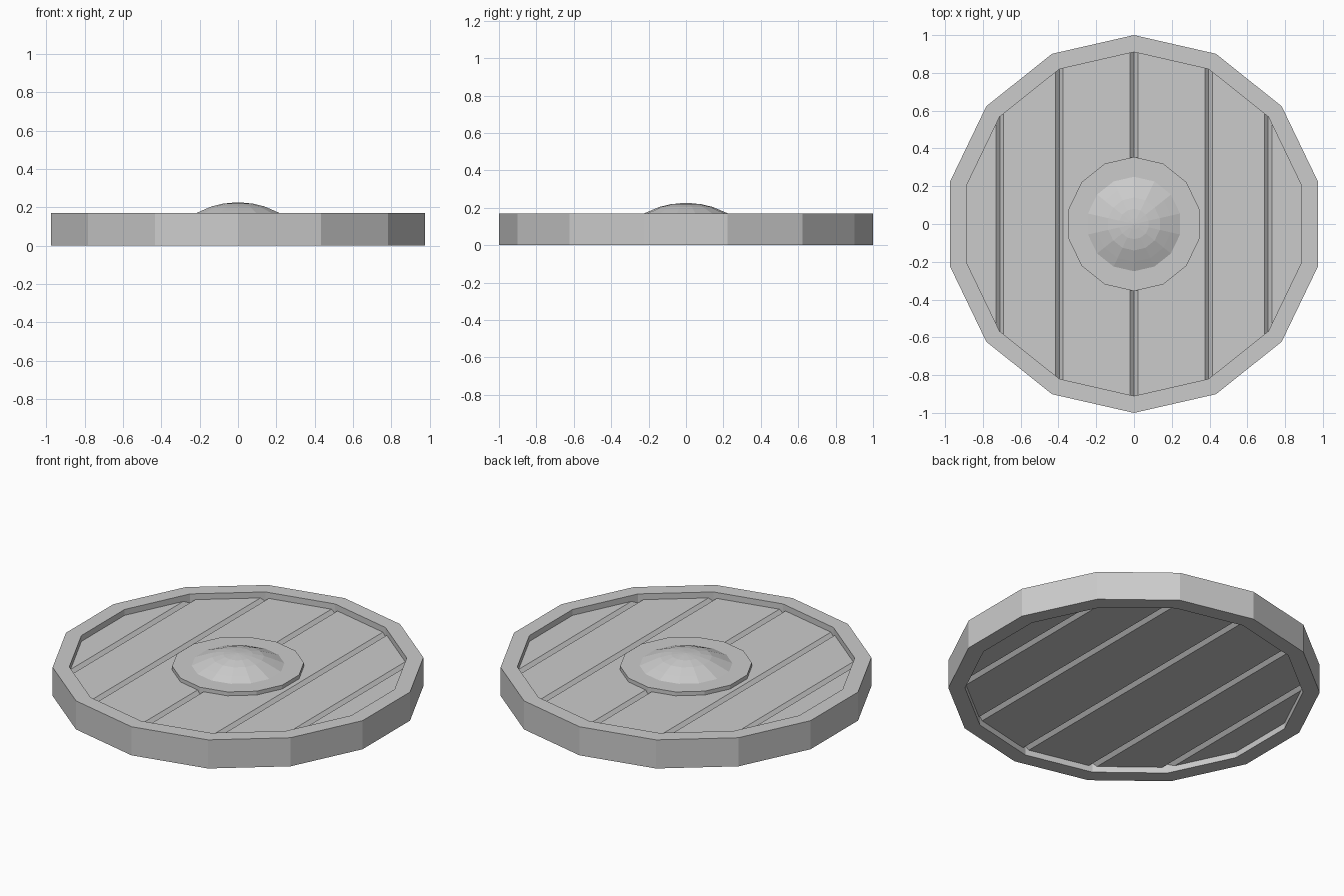
import bpy, bmesh
from math import sin, cos, pi

if "Cube" in bpy.data.objects:
    bpy.data.objects.remove(bpy.data.objects["Cube"])

SIDES = 14


def finish(name, bm):
    bmesh.ops.recalc_face_normals(bm, faces=bm.faces)
    mesh = bpy.data.meshes.new(name)
    bm.to_mesh(mesh)
    bm.free()
    obj = bpy.data.objects.new(name, mesh)
    bpy.context.collection.objects.link(obj)
    return obj


def ring(bm, r, z):
    return [bm.verts.new((r * sin(2 * pi * i / SIDES), r * cos(2 * pi * i / SIDES), z))
            for i in range(SIDES)]


def lathe(name, profile, closed):
    """Revolve (radius, z) points; open profiles are capped at both ends."""
    bm = bmesh.new()
    rings = [ring(bm, r, z) for r, z in profile]
    pairs = list(zip(rings, rings[1:]))
    if closed:
        pairs.append((rings[-1], rings[0]))
    for a, b in pairs:
        for i in range(SIDES):
            j = (i + 1) % SIDES
            bm.faces.new((a[i], a[j], b[j], b[i]))
    if not closed:
        bm.faces.new(rings[0])
        tip = bm.verts.new((0, 0, profile[-1][1] + 0.002))
        for i in range(SIDES):
            bm.faces.new((rings[-1][i], rings[-1][(i + 1) % SIDES], tip))
    return finish(name, bm)


# Outer rim
lathe("rim", [(1, 0), (1, 0.17), (0.91, 0.17), (0.91, 0)], True)

# Planked board: grooved cross-section extruded along y, clipped to the rim
Z0, Z1, HALF, DEPTH = 0.035, 0.135, 0.02, 0.02
grooves = [-0.71, -0.395, 0, 0.395, 0.71]
top, bottom = [(-1.0, Z1)], [(-1.0, Z0)]
for x in grooves:
    for dx, d in ((-HALF, 0), (0, DEPTH), (HALF, 0)):
        top.append((x + dx, Z1 - d))
        bottom.append((x + dx, Z0 + d))
top.append((1.0, Z1))
bottom.append((1.0, Z0))
bm = bmesh.new()
front = [bm.verts.new((x, -1.2, z)) for x, z in top]
back = [bm.verts.new((x, 1.2, z)) for x, z in top]
front_low = [bm.verts.new((x, -1.2, z)) for x, z in bottom]
back_low = [bm.verts.new((x, 1.2, z)) for x, z in bottom]
for f, b in ((front, back), (front_low, back_low)):
    for i in range(len(f) - 1):
        bm.faces.new((f[i], f[i + 1], b[i + 1], b[i]))
for hi, lo in ((front, front_low), (back, back_low)):
    for i in range(len(hi) - 1):
        bm.faces.new((hi[i], hi[i + 1], lo[i + 1], lo[i]))
for i in (0, -1):
    bm.faces.new((front[i], back[i], back_low[i], front_low[i]))
bmesh.ops.recalc_face_normals(bm, faces=bm.faces)
apothem = 0.91 * cos(pi / SIDES) + 0.003
for i in range(SIDES):
    a = 2 * pi * (i + 0.5) / SIDES
    n = (sin(a), cos(a), 0)
    cut = bmesh.ops.bisect_plane(bm, geom=bm.verts[:] + bm.edges[:] + bm.faces[:], dist=1e-5,
                                 plane_co=(n[0] * apothem, n[1] * apothem, 0),
                                 plane_no=n, clear_outer=True)
    edges = [e for e in cut["geom_cut"] if isinstance(e, bmesh.types.BMEdge) and e.is_boundary]
    bmesh.ops.holes_fill(bm, edges=edges, sides=0)
finish("planks", bm)

# Central boss: flat collar with a domed middle
lathe("boss", [(0.355, 0.10), (0.355, 0.158), (0.25, 0.158), (0.20, 0.18),
               (0.14, 0.205), (0.08, 0.219), (0.03, 0.224)], False)
